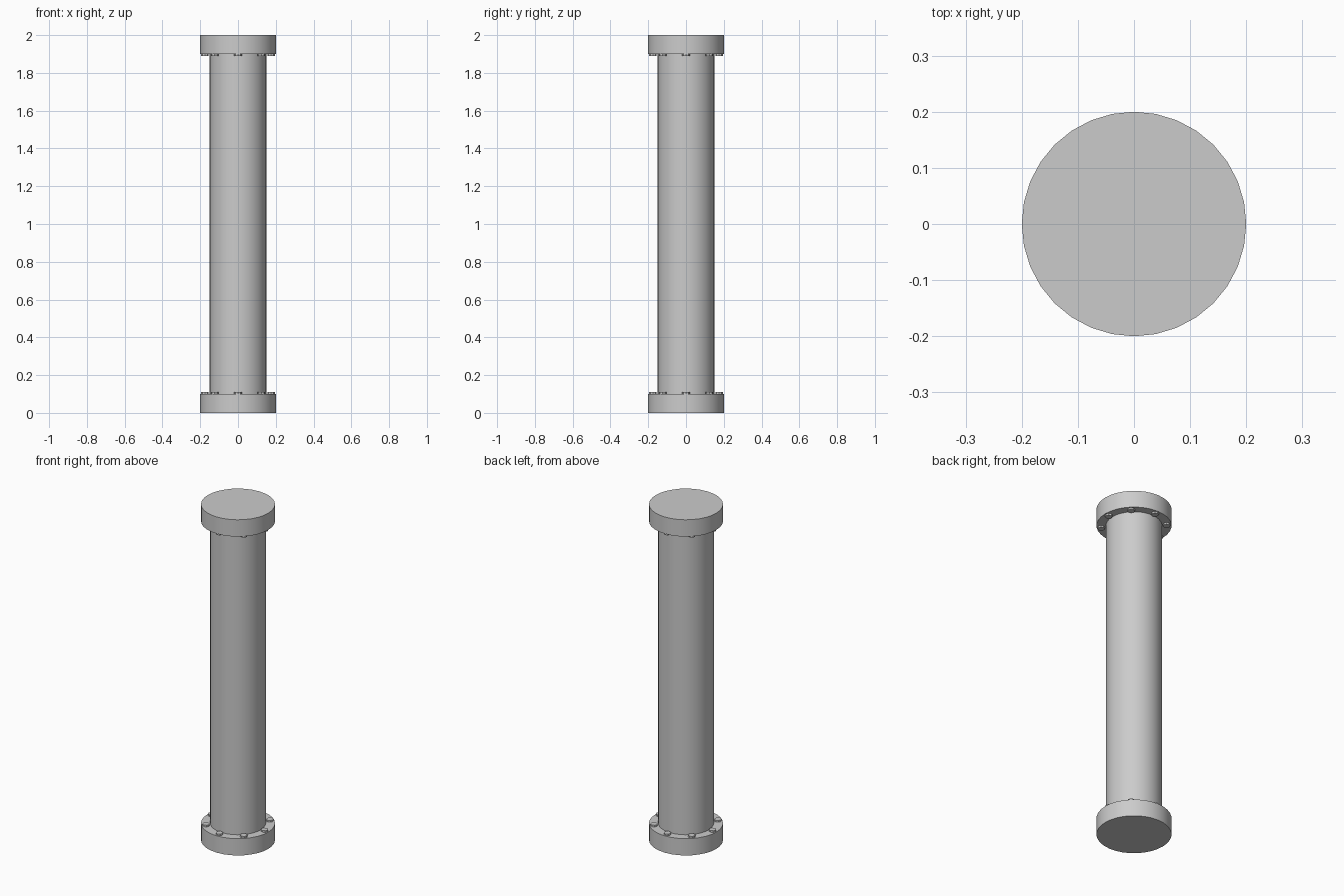
import bpy
from math import cos, sin, pi

if "Cube" in bpy.data.objects:
    bpy.data.objects.remove(bpy.data.objects["Cube"])


def cylinder(name, radius, z0, z1, x=0, y=0, sides=32):
    bpy.ops.mesh.primitive_cylinder_add(vertices=sides, radius=radius, depth=z1 - z0,
                                        location=(x, y, (z0 + z1) / 2))
    obj = bpy.context.object
    obj.name = name
    bpy.ops.object.shade_smooth_by_angle()
    return obj


# Main pipe between the flanges
cylinder("pipe", 0.15, 0.1, 1.9)

# End flanges, each with a ring of eight bolt heads on its inner face
for end, z0, z1, b0, b1 in (("bottom", 0.0, 0.1, 0.1, 0.11),
                            ("top", 1.9, 2.0, 1.89, 1.9)):
    cylinder(f"{end}_flange", 0.2, z0, z1)
    for i in range(8):
        a = i * pi / 4
        cylinder(f"{end}_bolt_{i + 1}", 0.02, b0, b1,
                 0.175 * cos(a), 0.175 * sin(a), sides=8)
